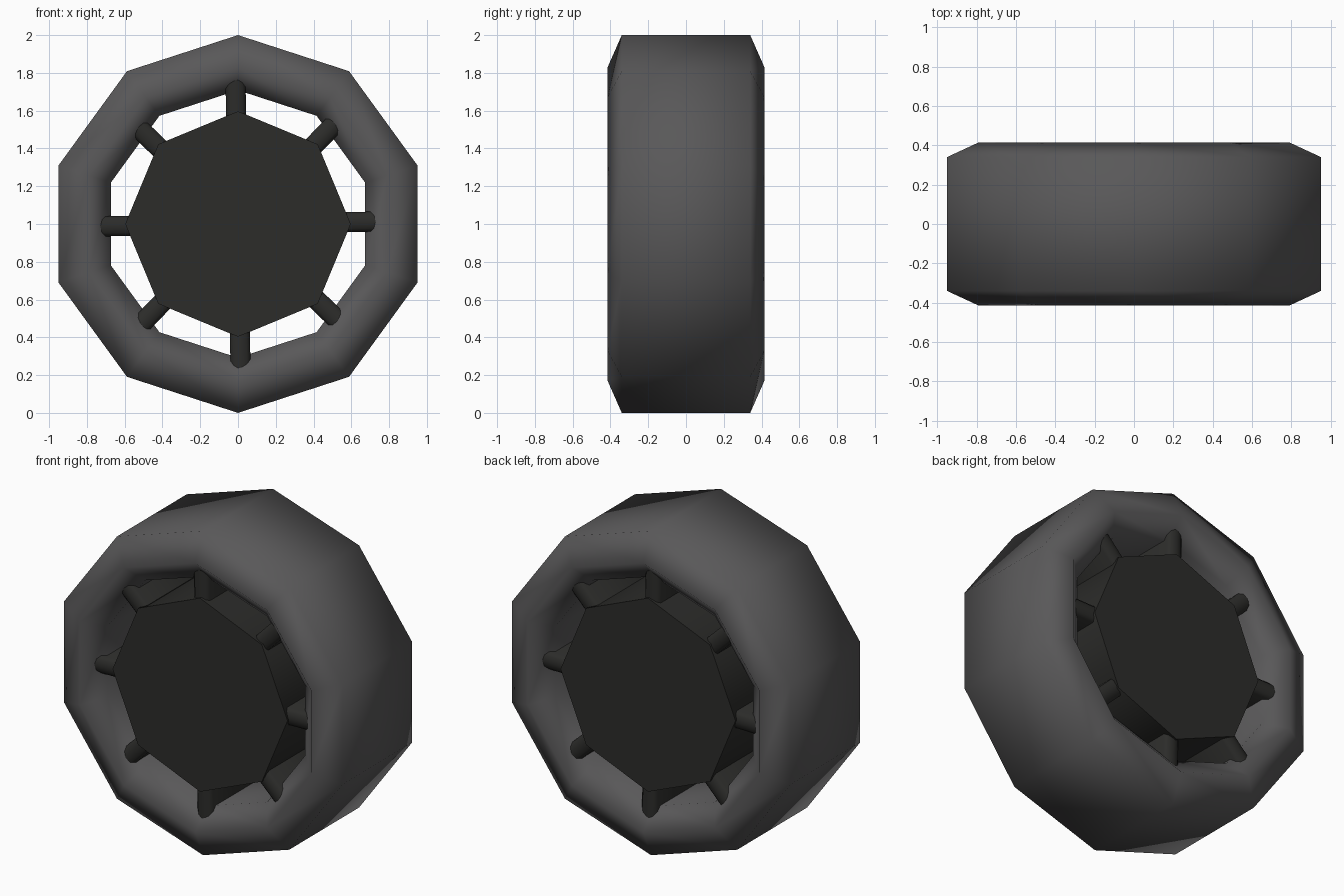
import bpy, bmesh, math

if "Cube" in bpy.data.objects:
    bpy.data.objects.remove(bpy.data.objects["Cube"])

def colour(name, c):
    m = bpy.data.materials.new(name)
    m.diffuse_color = (*c, 1)
    m.use_nodes = True
    m.node_tree.nodes["Principled BSDF"].inputs["Base Color"].default_value = m.diffuse_color
    return m

rubber = colour("rubber", (0.10, 0.098, 0.10))
metal = colour("dark_metal", (0.025, 0.025, 0.023))

def finish(name, bm, mat, angle):
    bmesh.ops.recalc_face_normals(bm, faces=bm.faces)
    me = bpy.data.meshes.new(name)
    bm.to_mesh(me)
    bm.free()
    ob = bpy.data.objects.new(name, me)
    bpy.context.collection.objects.link(ob)
    me.materials.append(mat)
    bpy.ops.object.select_all(action='DESELECT')
    ob.select_set(True)
    bpy.context.view_layer.objects.active = ob
    bpy.ops.object.shade_smooth_by_angle(angle=math.radians(angle))
    return ob

def lathe(name, profile, sides, mat, angle, closed):
    """Spin a (radius, y) profile around the wheel axle at z = 1."""
    bm = bmesh.new()
    rings = []
    for i in range(sides):
        a = math.pi / 2 + 2 * math.pi * i / sides
        rings.append([bm.verts.new((r * math.cos(a), y, 1 + r * math.sin(a)))
                      for r, y in profile])
    n = len(profile)
    for i in range(sides):
        p, q = rings[i], rings[(i + 1) % sides]
        for j in range(n if closed else n - 1):
            k = (j + 1) % n
            bm.faces.new((p[j], p[k], q[k], q[j]))
    if not closed:
        bm.faces.new([r[0] for r in rings])
        bm.faces.new([r[-1] for r in rings])
    return finish(name, bm, mat, angle)

# Ten-sided tyre with bevelled shoulders and a lip around the opening
half = [(1.0, 0.34), (0.83, 0.415), (0.708, 0.31)]
tyre = half + [(r, -y) for r, y in reversed(half)]
lathe("tyre", tyre, 10, rubber, 75, True)

# Eight-sided hub drum
lathe("hub", [(0.597, -0.37), (0.597, 0.37)], 8, metal, 50, False)

# Deep spokes with rounded front and back edges, sunk into hub and tyre
front = [(-0.053, -0.335), (-0.035, -0.352), (0, -0.36), (0.035, -0.352), (0.053, -0.335)]
section = front + [(-x, -y) for x, y in front]
for i in range(8):
    a = math.radians(91 + 45 * i)
    d, t = (math.cos(a), math.sin(a)), (math.sin(a), -math.cos(a))
    bm = bmesh.new()
    ends = [[bm.verts.new((r * d[0] + x * t[0], y, 1 + r * d[1] + x * t[1]))
             for x, y in section] for r in (0.5, 0.79)]
    for e in ends:
        bm.faces.new(e)
    for j in range(len(section)):
        k = (j + 1) % len(section)
        bm.faces.new((ends[0][j], ends[0][k], ends[1][k], ends[1][j]))
    finish(f"spoke_{i + 1}", bm, metal, 50)
